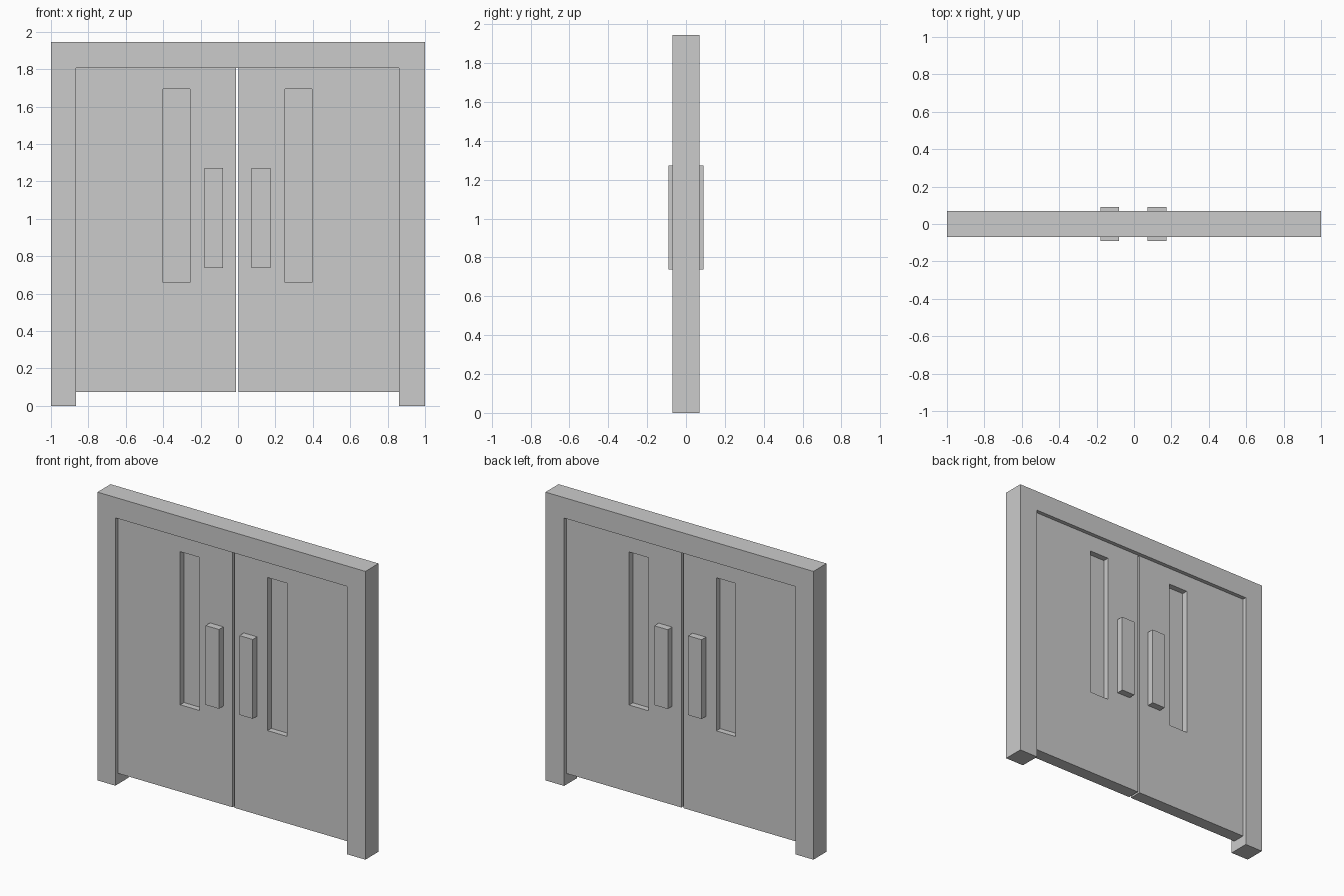
import bpy, bmesh

if "Cube" in bpy.data.objects:
    bpy.data.objects.remove(bpy.data.objects["Cube"])

CX = -0.003  # the doors meet slightly off centre


def finish(name, bm):
    bmesh.ops.recalc_face_normals(bm, faces=bm.faces[:])
    mesh = bpy.data.meshes.new(name)
    bm.to_mesh(mesh)
    bm.free()
    obj = bpy.data.objects.new(name, mesh)
    bpy.context.collection.objects.link(obj)
    return obj


def rect(x0, x1, z0, z1):
    return [(x0, z0), (x1, z0), (x1, z1), (x0, z1)]


def prism(name, outline, y0, y1):
    """Extrude an x-z outline from y0 to y1."""
    bm = bmesh.new()
    face = bm.faces.new([bm.verts.new((x, y0, z)) for x, z in outline])
    ext = bmesh.ops.extrude_face_region(bm, geom=[face])
    moved = [g for g in ext["geom"] if isinstance(g, bmesh.types.BMVert)]
    bmesh.ops.translate(bm, verts=moved, vec=(0, y1 - y0, 0))
    return finish(name, bm)


def holed_panel(name, outer, inner, half):
    """Panel with a rectangular through-hole, joined from four vertex loops."""
    bm = bmesh.new()
    loops = [[bm.verts.new((x, y, z)) for x, z in pts]
             for pts, y in ((outer, -half), (inner, -half), (inner, half), (outer, half))]
    for a, b in zip(loops, loops[1:] + loops[:1]):
        for i in range(4):
            j = (i + 1) % 4
            bm.faces.new((a[i], a[j], b[j], b[i]))
    return finish(name, bm)


# Door frame: two posts and a lintel in one outline
prism("door_frame", [(-1, 0), (-0.867, 0), (-0.867, 1.807), (0.861, 1.807), (0.861, 0),
                     (1, 0), (1, 1.945), (-1, 1.945)], -0.07, 0.07)

for side, s in (("left", -1), ("right", 1)):
    def span(a, b, z0, z1):
        return rect(*sorted((CX + s * a, CX + s * b)), z0, z1)

    # Door leaf with its window opening and pane
    window = span(0.254, 0.398, 0.66, 1.693)
    holed_panel(side + "_door", span(0.007, 0.864, 0.073, 1.807), window, 0.043)
    prism(side + "_window_pane", window, -0.003, 0.003)

    # Push plates on both faces
    for face, d in (("front", -1), ("back", 1)):
        prism(f"{side}_{face}_handle", span(0.076, 0.176, 0.737, 1.272), d * 0.043, d * 0.09)
